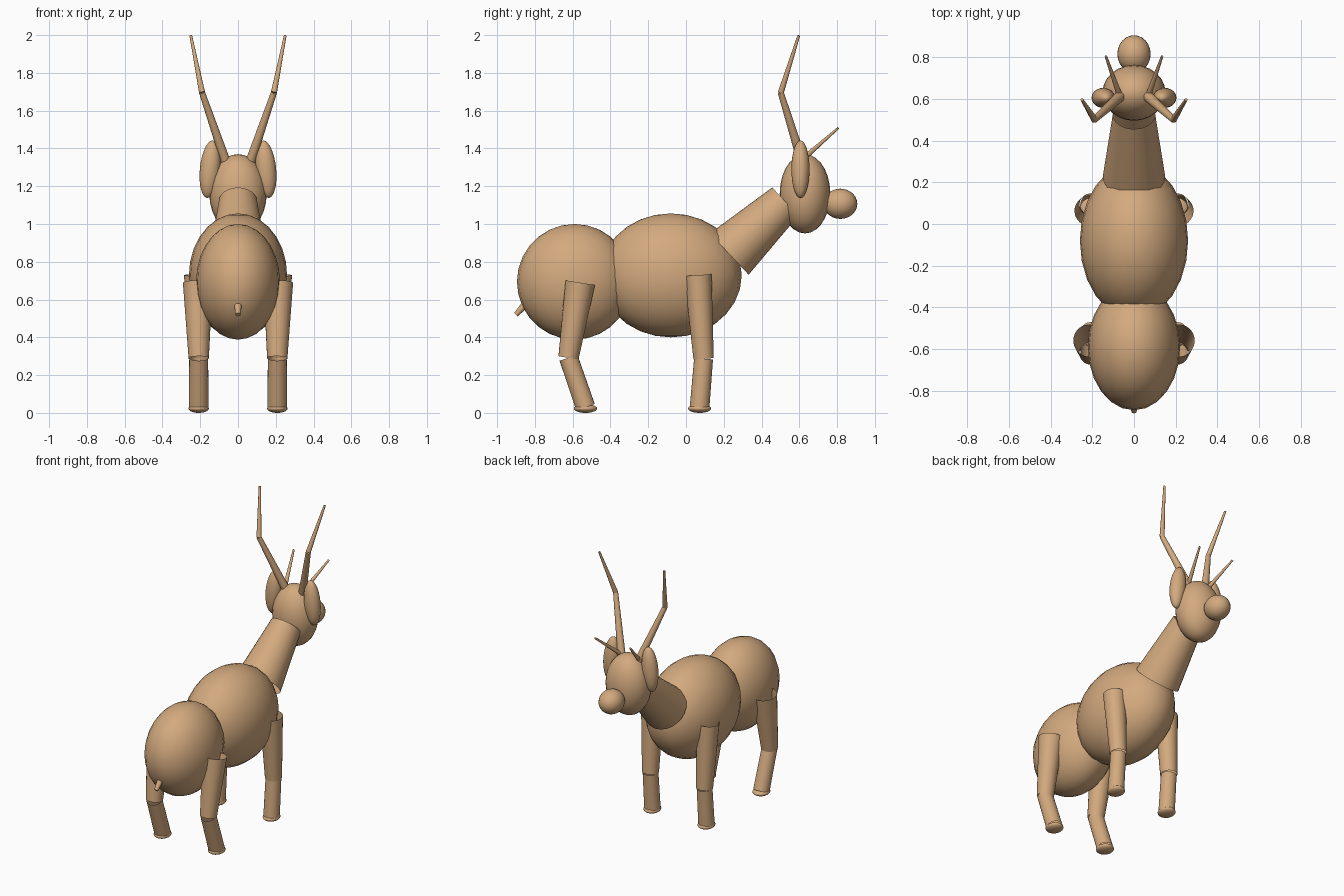
import bpy, bmesh, math
from mathutils import Matrix, Vector

cube = bpy.data.objects.get("Cube")
if cube:
    bpy.data.objects.remove(cube, do_unlink=True)

tan = bpy.data.materials.new("tan_hide")
tan.use_nodes = True
colour = (0.65, 0.40, 0.21, 1)
tan.diffuse_color = colour
tan.node_tree.nodes["Principled BSDF"].inputs["Base Color"].default_value = colour


def finish(name, bm, matrix):
    mesh = bpy.data.meshes.new(name)
    bm.to_mesh(mesh)
    bm.free()
    mesh.shade_smooth()
    mesh.set_sharp_from_angle(angle=math.radians(45))
    mesh.materials.append(tan)
    obj = bpy.data.objects.new(name, mesh)
    obj.matrix_world = matrix
    bpy.context.collection.objects.link(obj)
    return obj


def ellipsoid(name, centre, radii, tilt=0):
    bm = bmesh.new()
    bmesh.ops.create_uvsphere(bm, u_segments=24, v_segments=14, radius=1)
    bmesh.ops.scale(bm, vec=radii, verts=bm.verts)
    return finish(name, bm, Matrix.Translation(centre) @ Matrix.Rotation(tilt, 4, "Y"))


def tube(name, start, end, r_start, r_end, capped=False):
    """Tapered tube between two points, open at the ends unless capped."""
    start, end = Vector(start), Vector(end)
    axis = end - start
    bm = bmesh.new()
    bmesh.ops.create_cone(bm, cap_ends=capped, segments=24, radius1=r_start,
                          radius2=r_end, depth=axis.length)
    turn = axis.to_track_quat("Z", "Y").to_matrix().to_4x4()
    return finish(name, bm, Matrix.Translation((start + end) / 2) @ turn)


# Trunk, neck and head
ellipsoid("chest", (0, -0.08, 0.728), (0.26, 0.375, 0.328))
ellipsoid("rump", (0, -0.59, 0.694), (0.222, 0.305, 0.306))
tube("tail", (0, -0.80, 0.63), (0, -0.9, 0.52), 0.028, 0.013, True)
tube("neck", (0, 0.229, 0.841), (0, 0.526, 1.119), 0.15, 0.102)
ellipsoid("head", (0, 0.63, 1.16), (0.152, 0.134, 0.21))
ellipsoid("snout", (0, 0.817, 1.107), (0.08, 0.09, 0.08))

for side, label in ((1, "left"), (-1, "right")):
    # Ears
    ellipsoid(label + "_ear", (side * 0.148, 0.606, 1.29),
              (0.054, 0.048, 0.153), -side * 0.1)

    # Antlers: lower beam, upper beam and brow tine
    elbow = (side * 0.19, 0.502, 1.695)
    tube(label + "_antler_lower", (side * 0.065, 0.615, 1.33), elbow, 0.026, 0.016, True)
    tube(label + "_antler_upper", elbow, (side * 0.25, 0.597, 1.998), 0.016, 0.007, True)
    tube(label + "_antler_tine", (side * 0.07, 0.62, 1.345),
         (side * 0.135, 0.806, 1.508), 0.014, 0.006, True)

    # Legs: (y, z) of hip, knee and foot, then the hip radius
    for pair, hip, knee, foot, r_hip in (
            ("front", (0.063, 0.73), (0.093, 0.287), (0.072, 0.03), 0.073),
            ("hind", (-0.56, 0.69), (-0.622, 0.292), (-0.532, 0.03), 0.079)):
        name = f"{label}_{pair}_"
        x = side * 0.208
        tube(name + "upper_leg", (side * 0.213, *hip), (x, *knee), r_hip, 0.054)
        tube(name + "lower_leg", (x, *knee), (x, *foot), 0.05, 0.052)
        ellipsoid(name + "hoof", (x, foot[0], 0.023), (0.054, 0.061, 0.023))
